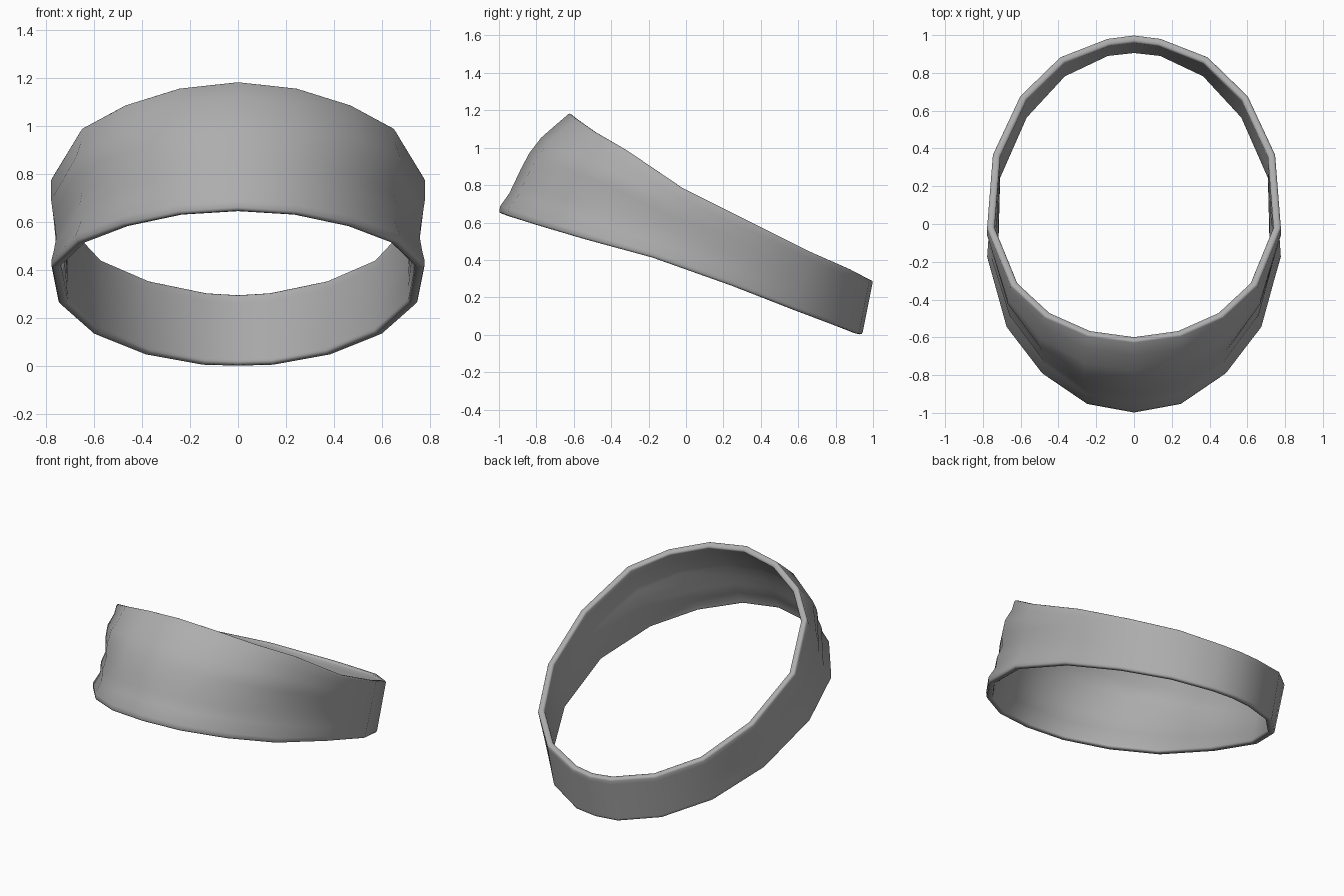
import bpy, math
from mathutils import Vector

if "Cube" in bpy.data.objects:
    bpy.data.objects.remove(bpy.data.objects["Cube"])

# Right half of the rims, front centre to back centre
lower = [(0, -1.0, .65), (.245, -.955, .634), (.477, -.797, .584), (.667, -.555, .513),
         (.777, -.18, .412), (.747, .25, .26), (.602, .58, .132), (.39, .81, .047),
         (.15, .925, .004), (0, .942, 0)]
upper = [(0, -.62, 1.187), (.245, -.587, 1.16), (.47, -.49, 1.09), (.652, -.325, .992),
         (.778, -.02, .785), (.747, .37, .59), (.602, .68, .437), (.39, .885, .348),
         (.14, .982, .298), (0, 1.0, .29)]

# Height fractions, with outward bulge for front and creased side
rows = [0, .07, .2, .32, .44, .6, .75, .88, 1]
front_bulge = [0, .02, .02, .035, .05, .065, .06, .03, 0]
side_fold = [0, .01, -.015, -.002, -.012, .012, .02, 0, 0]
temple_fold = [0, 0, -.012, -.02, -.018, -.008, 0, 0, 0]
bulges = {0: front_bulge, 1: front_bulge, 2: [.55 * a + .6 * b for a, b in zip(front_bulge, side_fold)],
          3: side_fold, 4: temple_fold}


def column(i, side):
    lo, hi = Vector(lower[i]), Vector(upper[i])
    out = Vector((lo.x, lo.y * .7, 0)).normalized()
    b = bulges.get(i, [0] * len(rows))
    pts = [lo.lerp(hi, t) + out * d for t, d in zip(rows, b)]
    return [(p.x * side, p.y, p.z) for p in pts]


# Headband outer wall, lofted around both halves
cols = [column(i, 1) for i in range(10)] + [column(i, -1) for i in range(8, 0, -1)]
n, m = len(cols), len(rows)
verts = [p for c in cols for p in c]
faces = [(i * m + j, (i + 1) % n * m + j, (i + 1) % n * m + j + 1, i * m + j + 1)
         for i in range(n) for j in range(m - 1)]
mesh = bpy.data.meshes.new("headband")
mesh.from_pydata(verts, [], faces)
band = bpy.data.objects.new("headband", mesh)
bpy.context.collection.objects.link(band)
bpy.context.view_layer.objects.active = band
band.select_set(True)

# Dark grey cloth
cloth = bpy.data.materials.new("grey_cloth")
cloth.diffuse_color = (.42, .42, .42, 1)
cloth.use_nodes = True
cloth.node_tree.nodes["Principled BSDF"].inputs["Base Color"].default_value = cloth.diffuse_color
mesh.materials.append(cloth)

# Cloth thickness inward and softened rims
solid = band.modifiers.new("thickness", 'SOLIDIFY')
solid.thickness = .04
solid.offset = -1
bev = band.modifiers.new("soft_rims", 'BEVEL')
bev.width = .012
bev.segments = 2
bev.limit_method = 'ANGLE'
bev.angle_limit = math.radians(60)
for mod in ("thickness", "soft_rims"):
    bpy.ops.object.modifier_apply(modifier=mod)
bpy.ops.object.shade_smooth_by_angle(angle=math.radians(50))
